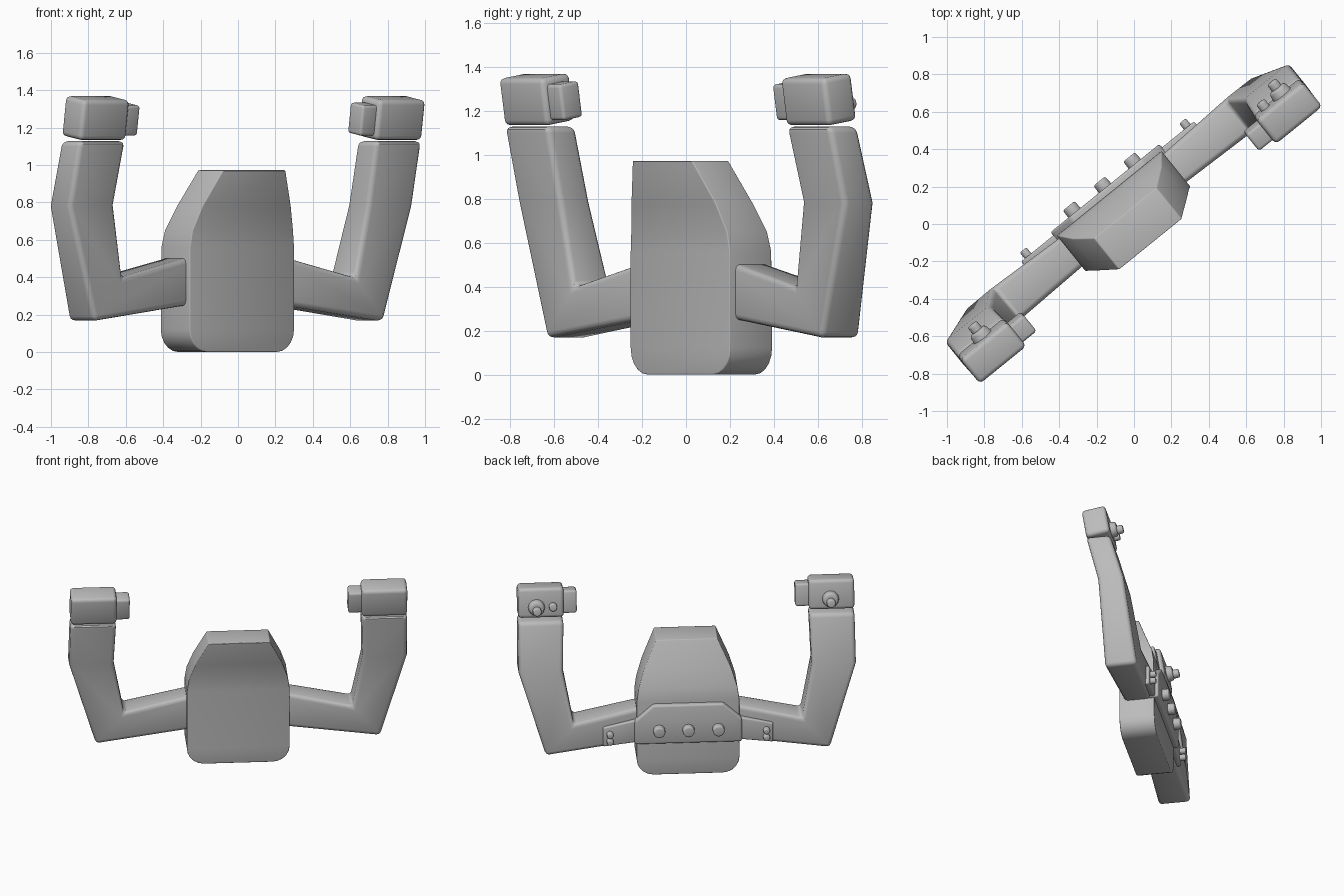
import bpy, bmesh
from math import radians, sin, cos, pi
from mathutils import Matrix, Vector

cube = bpy.data.objects.get("Cube")
if cube:
    bpy.data.objects.remove(cube, do_unlink=True)

YAW = radians(39)  # the whole control wheel is turned about z

grey = bpy.data.materials.new("plain_grey")
grey.use_nodes = True
grey.diffuse_color = (0.5, 0.5, 0.5, 1)
grey.node_tree.nodes["Principled BSDF"].inputs["Base Color"].default_value = (0.5, 0.5, 0.5, 1)


def finish(name, bm, bevel=0.0, limit=35):
    """Bevel the sharp edges, then turn the part into a smooth shaded object."""
    bmesh.ops.recalc_face_normals(bm, faces=bm.faces)
    if bevel:
        sharp = [e for e in bm.edges if e.calc_face_angle(0) > radians(limit)]
        bmesh.ops.bevel(bm, geom=sharp, offset=bevel, offset_type='OFFSET',
                        segments=3, profile=0.5, affect='EDGES', clamp_overlap=True)
    mesh = bpy.data.meshes.new(name)
    bm.to_mesh(mesh)
    bm.free()
    mesh.materials.append(grey)
    obj = bpy.data.objects.new(name, mesh)
    bpy.context.collection.objects.link(obj)
    obj.rotation_euler.z = YAW
    bpy.ops.object.select_all(action='DESELECT')
    obj.select_set(True)
    bpy.context.view_layer.objects.active = obj
    bpy.ops.object.shade_smooth_by_angle(angle=radians(35))
    return obj


def loft(name, sections, bevel, limit=35):
    """Skin four-cornered sections, capping both ends."""
    bm = bmesh.new()
    rings = [[bm.verts.new(p) for p in s] for s in sections]
    for a, b in zip(rings, rings[1:]):
        for i in range(4):
            j = (i + 1) % 4
            bm.faces.new((a[i], a[j], b[j], b[i]))
    bm.faces.new(rings[0])
    bm.faces.new(rings[-1])
    return finish(name, bm, bevel, limit)


def block(name, center, size, tilt=0.0, bevel=0.02):
    bm = bmesh.new()
    matrix = (Matrix.Translation(center) @ Matrix.Rotation(tilt, 4, 'X')
              @ Matrix.Diagonal((*size, 1)))
    bmesh.ops.create_cube(bm, size=1, matrix=matrix)
    return finish(name, bm, bevel)


def plate(name, outline, back, front, bevel):
    """Extrude an x-z outline in depth."""
    bm = bmesh.new()
    face = bm.faces.new([bm.verts.new((x, front, z)) for x, z in outline])
    new = bmesh.ops.extrude_face_region(bm, geom=[face])["geom"]
    bmesh.ops.translate(bm, vec=(0, back - front, 0),
                        verts=[v for v in new if isinstance(v, bmesh.types.BMVert)])
    return finish(name, bm, bevel)


def button(name, x, z, start, end, r1, r2, bevel=0.008, tilt=0.0):
    """Round button whose axis points to the rear."""
    bm = bmesh.new()
    matrix = (Matrix.Translation((x, (start + end) / 2, z))
              @ Matrix.Rotation(radians(-90) + tilt, 4, 'X'))
    bmesh.ops.create_cone(bm, cap_ends=True, segments=24, radius1=r1, radius2=r2,
                          depth=end - start, matrix=matrix)
    return finish(name, bm, bevel)


# Central hub: rounded foot, straight middle, forward-leaning tapered head
rows = []
for i in range(6):
    a = i / 5 * pi / 2
    rows.append((0.24 + 0.12 * sin(a), 0.12 * (1 - cos(a)), -0.035, 0.215))
rows += [(0.36, 0.56, -0.035, 0.21), (0.347, 0.65, -0.042, 0.195),
         (0.305, 0.78, -0.075, 0.145), (0.215, 0.972, -0.14, 0.075)]
loft("hub", [[(-w, f, z), (w, f, z), (w, b, z), (-w, b, z)] for w, z, f, b in rows],
     0.045, 40)

# Arm sections: outer point, inner point, front depth, rear depth
ARM = [((0.30, 0.255), (0.30, 0.515), 0.0, 0.19),
       ((0.995, 0.165), (0.80, 0.40), -0.015, 0.212),
       ((1.182, 0.78), (0.872, 0.785), -0.03, 0.15),
       ((1.178, 1.127), (0.86, 1.127), -0.115, 0.055)]
TILT = radians(9)

for side, s in (("left", 1), ("right", -1)):
    loft(side + "_arm", [[(s * o[0], f, o[1]), (s * o[0], b, o[1]),
                          (s * n[0], b, n[1]), (s * n[0], f, n[1])]
                         for o, n, f, b in ARM], 0.028)

    # Grip head with its inner paddle
    block(side + "_grip_head", (s * 1.018, -0.048, 1.251), (0.32, 0.17, 0.217), TILT, 0.025)
    block(side + "_paddle", (s * 0.83, -0.05, 1.245), (0.13, 0.115, 0.165), TILT, 0.016)

    # Thumb stick on the rear of the grip
    x = s * (1.05 if s > 0 else 1.01)
    button(side + "_stick_base", x, 1.235, 0.0, 0.085, 0.066, 0.05, 0.014, TILT)
    button(side + "_stick_knob", x, 1.23, 0.06, 0.128, 0.032, 0.03, 0.01, TILT)

    # Side switch plate with two small buttons
    plate(side + "_switch_plate", [(s * 0.35, 0.26), (s * 0.595, 0.23),
                                   (s * 0.595, 0.375), (s * 0.35, 0.43)], 0.224, 0.15, 0.01)
    for n, z in enumerate((0.276, 0.328)):
        button(f"{side}_switch_{n + 1}", s * 0.548, z, 0.2, 0.265, 0.024, 0.022)

# Extra small button on one grip
button("left_grip_button", 0.935, 1.24, 0.0, 0.082, 0.03, 0.027, 0.008, TILT)

# Rear panel with three buttons
half = [(0.375, 0.25), (0.375, 0.425), (0.345, 0.455), (0.245, 0.545)]
plate("rear_panel", half + [(-x, z) for x, z in reversed(half)], 0.247, 0.14, 0.014)
for n, x in enumerate((-0.21, 0.0, 0.205)):
    button(f"panel_button_{n + 1}", x, 0.355, 0.22, 0.295, 0.043, 0.04, 0.01)
